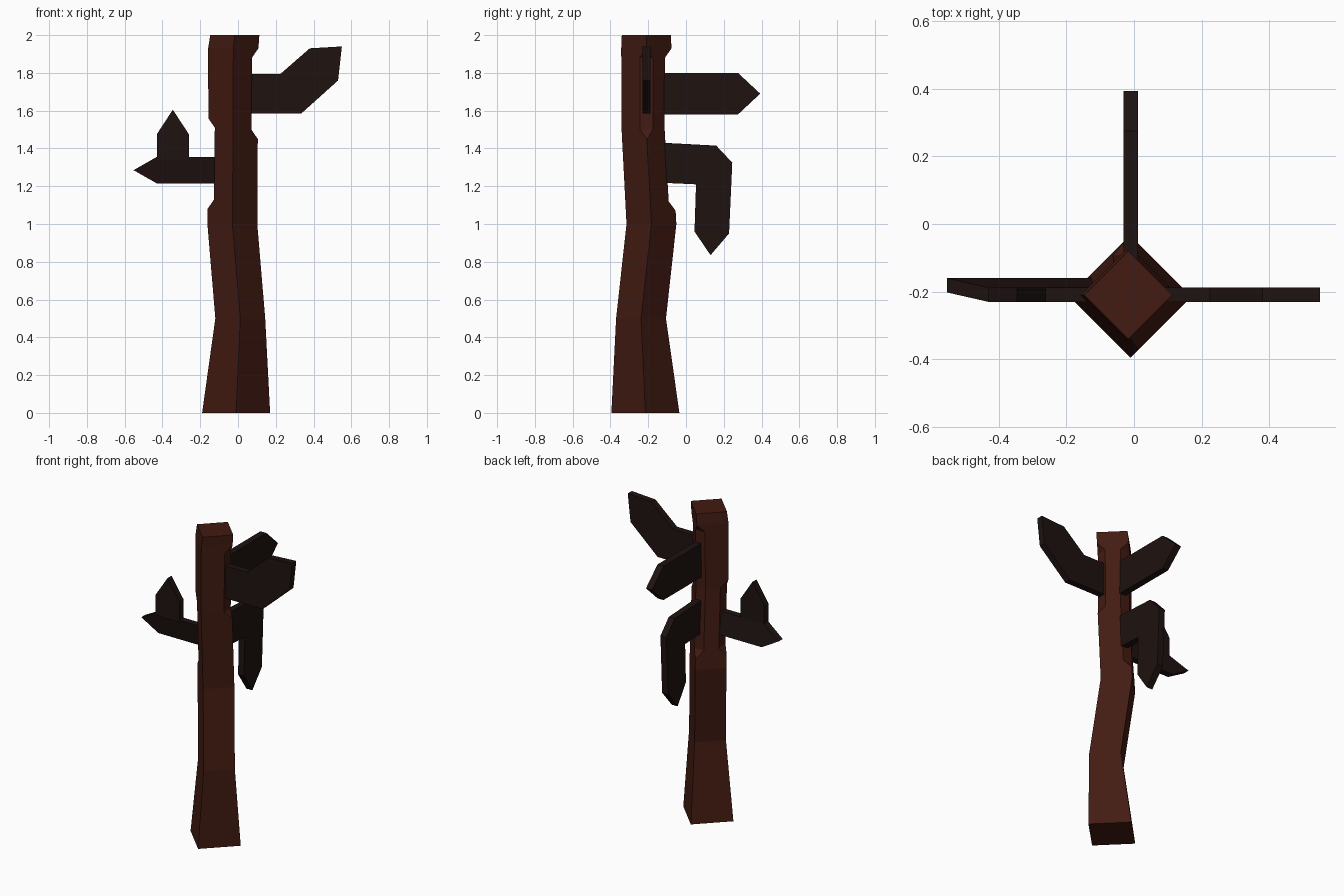
import bpy, bmesh

if "Cube" in bpy.data.objects:
    bpy.data.objects.remove(bpy.data.objects["Cube"])


def material(name, color):
    m = bpy.data.materials.new(name)
    m.diffuse_color = (*color, 1)
    m.use_nodes = True
    m.node_tree.nodes["Principled BSDF"].inputs["Base Color"].default_value = m.diffuse_color
    return m


BARK = material("bark", (0.055, 0.011, 0.006))
DARK = material("dark_wood", (0.013, 0.006, 0.005))


def finish(bm, name, mat):
    bmesh.ops.remove_doubles(bm, verts=bm.verts, dist=0.0005)
    bmesh.ops.recalc_face_normals(bm, faces=bm.faces)
    me = bpy.data.meshes.new(name)
    bm.to_mesh(me)
    bm.free()
    me.materials.append(mat)
    ob = bpy.data.objects.new(name, me)
    bpy.context.collection.objects.link(ob)
    return ob


def loft(rings, name, mat):
    bm = bmesh.new()
    rings = [[bm.verts.new(p) for p in r] for r in rings]
    for a, b in zip(rings, rings[1:]):
        n = len(a)
        for i in range(n):
            j = (i + 1) % n
            bm.faces.new((a[i], a[j], b[j], b[i]))
    bm.faces.new(rings[0])
    bm.faces.new(rings[-1])
    return finish(bm, name, mat)


# Trunk: crooked diamond column (z, centre x, centre y, radius)
PATH = [(0, -.01, -.215, .18), (.5, .012, -.238, .132), (1, -.03, -.183, .132),
        (1.5, -.026, -.21, .131), (1.93, -.025, -.21, .133), (2, -.017, -.21, .13)]
# Flattened corners where branches attach: z range of each notch
NOTCH = {"right": (1.45, 1.93), "back": (1.07, 1.93), "left": (1.08, 1.56)}
DEPTH, RAMP = .034, .05


def centre(z):
    for a, b in zip(PATH, PATH[1:]):
        if z <= b[0]:
            t = (z - a[0]) / (b[0] - a[0])
            return [p + (q - p) * t for p, q in zip(a, b)][1:]


def cut(side, z):
    lo, hi = NOTCH[side]
    return DEPTH * max(0, min(1, (z - lo) / RAMP, (hi - z) / RAMP))


levels = {p[0] for p in PATH}
for lo, hi in NOTCH.values():
    levels |= {lo, lo + RAMP, hi - RAMP, hi}
rings = []
for z in sorted(levels):
    cx, cy, r = centre(z)
    a, b, c = cut("right", z), cut("back", z), cut("left", z)
    rings.append([(cx, cy - r, z), (cx + r - a, cy - a, z), (cx + r - a, cy + a, z),
                  (cx + b, cy + r - b, z), (cx - b, cy + r - b, z),
                  (cx - r + c, cy + c, z), (cx - r + c, cy - c, z)])
loft(rings, "trunk", BARK)


# Branches: flat slabs from a side profile; optional sideways shift per point
def slab(name, pts, lo, hi, along_x=True, shift=None):
    shift = shift or [0] * len(pts)

    def side(o):
        return [(u, o + s, z) if along_x else (o + s, u, z)
                for (u, z), s in zip(pts, shift)]
    return loft([side(lo), side(hi)], name, DARK)


slab("right_branch", [(.06, 1.585), (.335, 1.585), (.53, 1.76), (.55, 1.94),
                      (.38, 1.93), (.225, 1.795), (.06, 1.795)], -.23, -.188)
slab("left_branch", [(-.11, 1.215), (-.43, 1.215), (-.553, 1.285),
                     (-.43, 1.355), (-.11, 1.355)], -.23, -.188,
     shift=[.028, .028, .028, 0, 0])
slab("left_twig", [(-.43, 1.34), (-.43, 1.475), (-.345, 1.605),
                   (-.26, 1.475), (-.26, 1.34)], -.23, -.188)
slab("back_upper_branch", [(-.12, 1.58), (.275, 1.58), (.393, 1.69),
                           (.275, 1.80), (-.12, 1.80)], -.031, .012, False)
slab("back_lower_branch", [(-.12, 1.43), (.16, 1.415), (.245, 1.325), (.228, .95),
                           (.13, .835), (.045, .96), (.053, 1.21), (-.12, 1.218)],
     -.031, .012, False)
